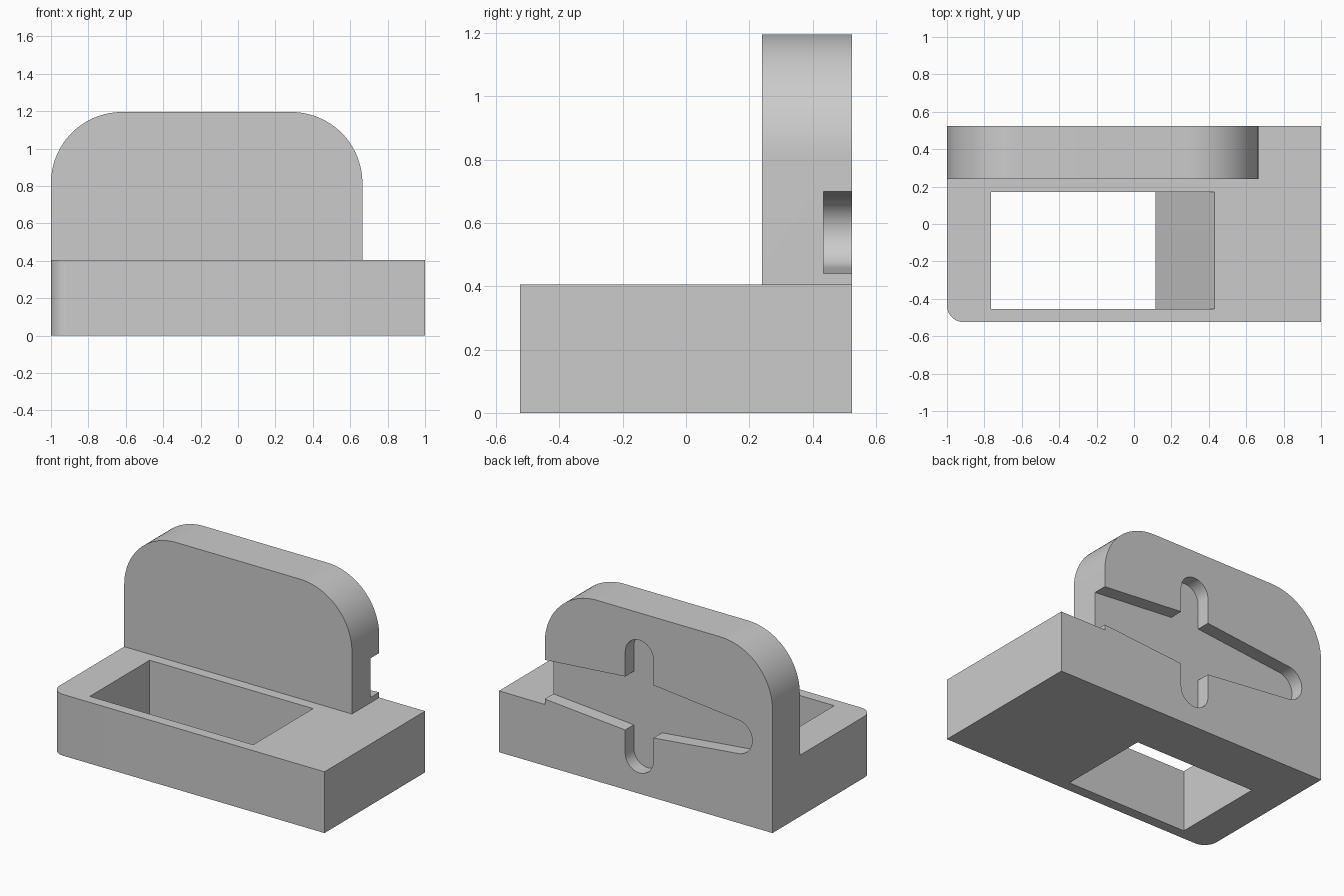
import bpy, bmesh
from math import sin, cos, radians

cube = bpy.data.objects.get("Cube")
if cube:
    bpy.data.objects.remove(cube, do_unlink=True)

# Single grey finish
grey = bpy.data.materials.new("plain_grey")
grey.use_nodes = True
GREY = (0.6, 0.6, 0.6, 1)
grey.diffuse_color = GREY
grey.node_tree.nodes["Principled BSDF"].inputs["Base Color"].default_value = GREY


def arc(cx, cy, r, start, end, steps=16):
    """Points along a circular arc, angles in degrees."""
    angles = [radians(start + (end - start) * i / steps) for i in range(steps + 1)]
    return [(cx + r * cos(a), cy + r * sin(a)) for a in angles]


def prism(name, outline, low, high, axis):
    """Extrude an outline (x, y) along z, or (x, z) along y."""
    bm = bmesh.new()
    place = (lambda p: (p[0], p[1], low)) if axis == "z" else (lambda p: (p[0], low, p[1]))
    face = bm.faces.new([bm.verts.new(place(p)) for p in outline])
    moved = bmesh.ops.extrude_face_region(bm, geom=[face])["geom"]
    step = (0, 0, high - low) if axis == "z" else (0, high - low, 0)
    bmesh.ops.translate(bm, vec=step, verts=[v for v in moved if isinstance(v, bmesh.types.BMVert)])
    bmesh.ops.recalc_face_normals(bm, faces=bm.faces)
    mesh = bpy.data.meshes.new(name)
    bm.to_mesh(mesh)
    bm.free()
    mesh.materials.append(grey)
    obj = bpy.data.objects.new(name, mesh)
    bpy.context.collection.objects.link(obj)
    return obj


def combine(target, tool, operation):
    """Apply a boolean and discard the tool object."""
    bpy.ops.object.select_all(action="DESELECT")
    bpy.context.view_layer.objects.active = target
    target.select_set(True)
    mod = target.modifiers.new(operation.lower(), "BOOLEAN")
    mod.operation, mod.solver, mod.object = operation, "EXACT", tool
    bpy.ops.object.modifier_apply(modifier=mod.name)
    bpy.data.objects.remove(tool, do_unlink=True)


BACK, TOP, BASE_TOP = 0.525, 1.195, 0.405

# Base block with one rounded front corner
corner = 0.09
base_outline = [(1, -BACK), (1, BACK), (-1, BACK)]
base_outline += arc(-1 + corner, -BACK + corner, corner, 180, 270)
stand = prism("stand", base_outline, 0, BASE_TOP, "z")

# Upright back plate with large rounded shoulders
right, shoulder = 0.665, 0.38
plate_outline = [(-1, 0.2), (right, 0.2)]
plate_outline += arc(right - shoulder, TOP - shoulder, shoulder, 0, 90, 24)
plate_outline += arc(-1 + shoulder, TOP - shoulder, shoulder, 90, 180, 24)
combine(stand, prism("back_plate", plate_outline, 0.24, BACK, "y"), "UNION")

# Open pocket with a sloping end wall
slope = (0.43 - 0.115) / BASE_TOP
over = 0.05
pocket = [(-0.765, -over), (0.115 - slope * over, -over),
          (0.43 + slope * over, BASE_TOP + over), (-0.765, BASE_TOP + over)]
combine(stand, prism("pocket_cutter", pocket, -0.455, 0.17, "y"), "DIFFERENCE")

# Shallow cross-shaped slot in the back: upright groove, then tapered cable channel
mid_x, mid_z, r = -0.026, 0.57, 0.103
groove = arc(mid_x, 1.015 - r, r, 0, 180) + arc(mid_x, 0.137 + r, r, 180, 360)
combine(stand, prism("groove_cutter", groove, 0.435, 0.6, "y"), "DIFFERENCE")

end, half = 0.112, 0.185
channel = [(0.72, mid_z + 0.125), (mid_x, mid_z + half)]
channel += arc(-0.74, mid_z, end, 90, 270)
channel += [(mid_x, mid_z - half), (0.72, mid_z - 0.125)]
combine(stand, prism("channel_cutter", channel, 0.435, 0.6, "y"), "DIFFERENCE")

# Smooth curved walls, keep crisp edges
bpy.ops.object.select_all(action="DESELECT")
bpy.context.view_layer.objects.active = stand
stand.select_set(True)
bpy.ops.object.shade_smooth_by_angle(angle=radians(30))
